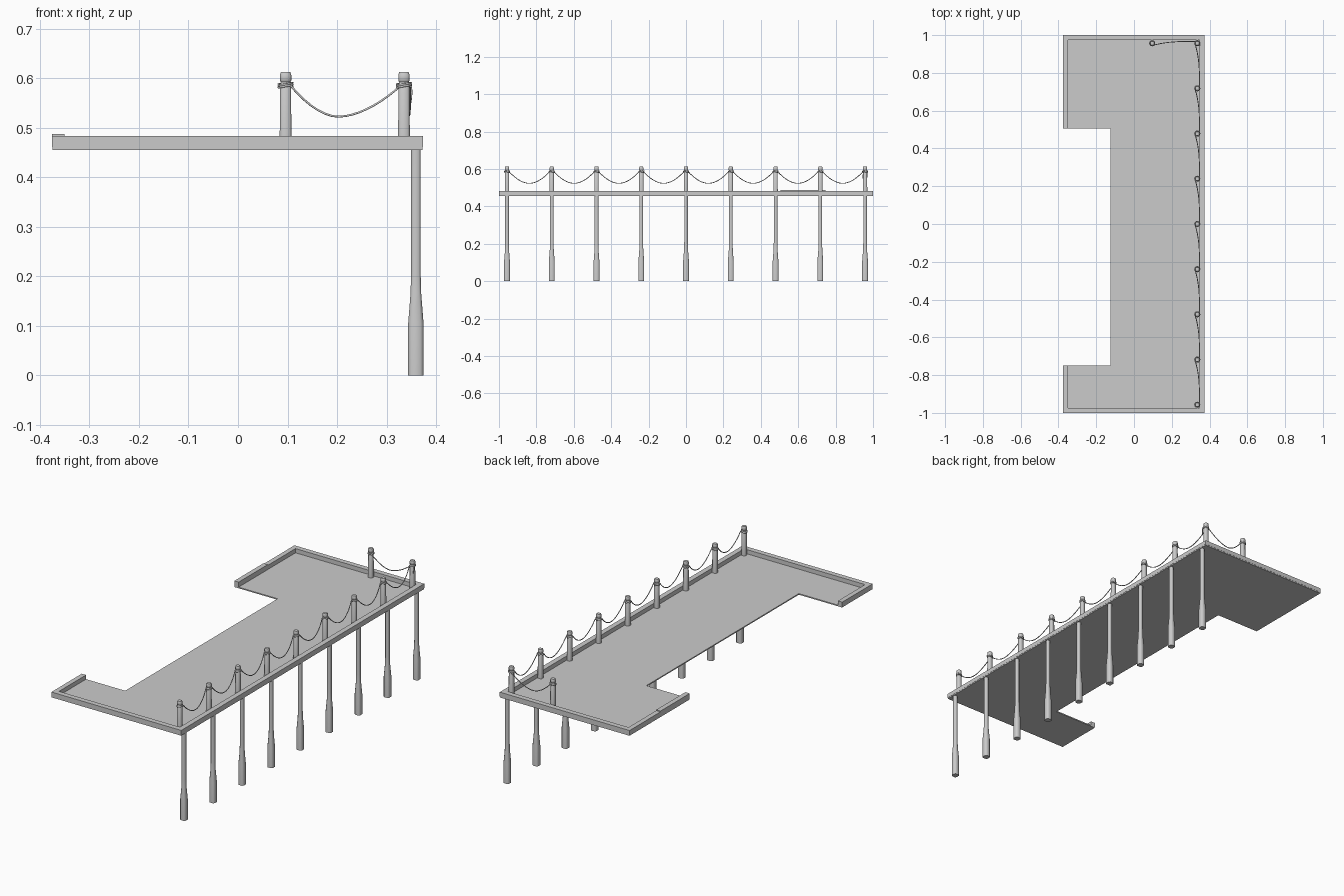
import bpy, bmesh, math
from mathutils import Vector

if "Cube" in bpy.data.objects:
    bpy.data.objects.remove(bpy.data.objects["Cube"])


def finish(bm, name, smooth=False):
    bmesh.ops.recalc_face_normals(bm, faces=bm.faces)
    me = bpy.data.meshes.new(name)
    bm.to_mesh(me)
    bm.free()
    ob = bpy.data.objects.new(name, me)
    bpy.context.collection.objects.link(ob)
    if smooth:
        bpy.context.view_layer.objects.active = ob
        ob.select_set(True)
        bpy.ops.object.shade_smooth_by_angle(angle=math.radians(50))
        ob.select_set(False)
    return ob


def box(name, x0, x1, y0, y1, z0, z1):
    bm = bmesh.new()
    bmesh.ops.create_cube(bm, size=1)
    for v in bm.verts:
        v.co = Vector(((x0 + x1) / 2 + v.co.x * (x1 - x0),
                       (y0 + y1) / 2 + v.co.y * (y1 - y0),
                       (z0 + z1) / 2 + v.co.z * (z1 - z0)))
    return finish(bm, name)


def column(name, x, y, profile, smooth=True):
    """Loft chamfered squares through (z, half width) pairs."""
    bm = bmesh.new()
    rings = []
    for z, h in profile:
        c = h * 0.6
        pts = [(h, -c), (h, c), (c, h), (-c, h), (-h, c), (-h, -c), (-c, -h), (c, -h)]
        rings.append([bm.verts.new((x + a, y + b, z)) for a, b in pts])
    for lo, hi in zip(rings, rings[1:]):
        for i in range(8):
            j = (i + 1) % 8
            bm.faces.new((lo[i], lo[j], hi[j], hi[i]))
    bm.faces.new(rings[0])
    bm.faces.new(rings[-1])
    return finish(bm, name, smooth)


def rope(name, pts, r=0.0022):
    cu = bpy.data.curves.new(name, 'CURVE')
    cu.dimensions = '3D'
    cu.bevel_depth = r
    cu.bevel_resolution = 1
    cu.use_fill_caps = True
    sp = cu.splines.new('POLY')
    sp.points.add(len(pts) - 1)
    for p, co in zip(sp.points, pts):
        p.co = (*co, 1)
    ob = bpy.data.objects.new(name, cu)
    bpy.context.collection.objects.link(ob)
    bpy.context.view_layer.objects.active = ob
    ob.select_set(True)
    bpy.ops.object.convert(target='MESH')
    bpy.context.object.select_set(False)


# C-shaped deck slab
outline = [(-0.125, -0.75), (-0.374, -0.75), (-0.374, -0.999), (0.372, -0.999),
           (0.372, 0.999), (-0.374, 0.999), (-0.374, 0.505), (-0.125, 0.505)]
bm = bmesh.new()
face = bm.faces.new([bm.verts.new((x, y, 0.455)) for x, y in outline])
ext = bmesh.ops.extrude_face_region(bm, geom=[face])
for g in ext["geom"]:
    if isinstance(g, bmesh.types.BMVert):
        g.co.z = 0.461
finish(bm, "deck")

# Curb beams around the outer edges
Z0, Z1 = 0.4605, 0.483
box("curb_front", -0.375, 0.373, -1.0, -0.973, Z0, Z1)
box("curb_back", -0.375, 0.373, 0.973, 1.0, Z0, Z1)
box("curb_right", 0.346, 0.373, -0.973, 0.973, Z0, Z1)
box("curb_left_front", -0.375, -0.35, -0.973, -0.75, Z0, Z1)
box("curb_left_back", -0.375, -0.35, 0.745, 0.973, Z0, Z1)
box("curb_left_end", -0.375, -0.35, 0.505, 0.745, Z0, 0.487)

# Legs along the right side, and rail posts above them
LEG = [(0, 0.0155), (0.105, 0.0155), (0.165, 0.0108), (0.21, 0.0095), (0.456, 0.0095)]
POST = [(0.46, 0.012), (0.588, 0.011), (0.592, 0.0095), (0.595, 0.0115),
        (0.606, 0.0115), (0.612, 0.0095)]
ys = [-0.957 + i * 0.2393 for i in range(9)]
PX = 0.335
posts = [(PX, y) for y in ys] + [(0.096, 0.957)]
for y in ys:
    column("leg", 0.359, y, LEG)
for x, y in posts:
    column("post", x, y, POST)
    # rope coil wound around the post
    coil = []
    for i in range(31):
        a = i / 30 * math.tau * 2.5
        coil.append((x + 0.0142 * math.cos(a), y + 0.0142 * math.sin(a),
                     0.581 + 0.009 * i / 30 + 0.002 * math.cos(a)))
    rope("rope_coil", coil)

# Short loose rope end at the back corner
rope("rope_end", [(0.349, 0.95, 0.588), (0.35, 0.947, 0.57), (0.348, 0.947, 0.55)])

# Sagging ropes between the posts
N = 16
for a, b in zip(ys[1:], ys):
    pts = []
    for i in range(N + 1):
        t = i / N
        pts.append((0.325 + 0.022 * (1 - (1 - t) ** 3), a - 0.01 + t * (b - a + 0.02),
                    0.523 + 0.064 * abs(2 * t - 1) ** 1.9))
    rope("side_rope", pts)
pts = []
for i in range(N + 1):
    t = i / N
    pts.append((0.105 + t * 0.225, 0.947 + 0.02 * (1 - (1 - t) ** 3),
                0.522 + 0.064 * abs((t - 0.43) / (0.43 if t < 0.43 else 0.57)) ** 1.8))
rope("back_rope", pts)
